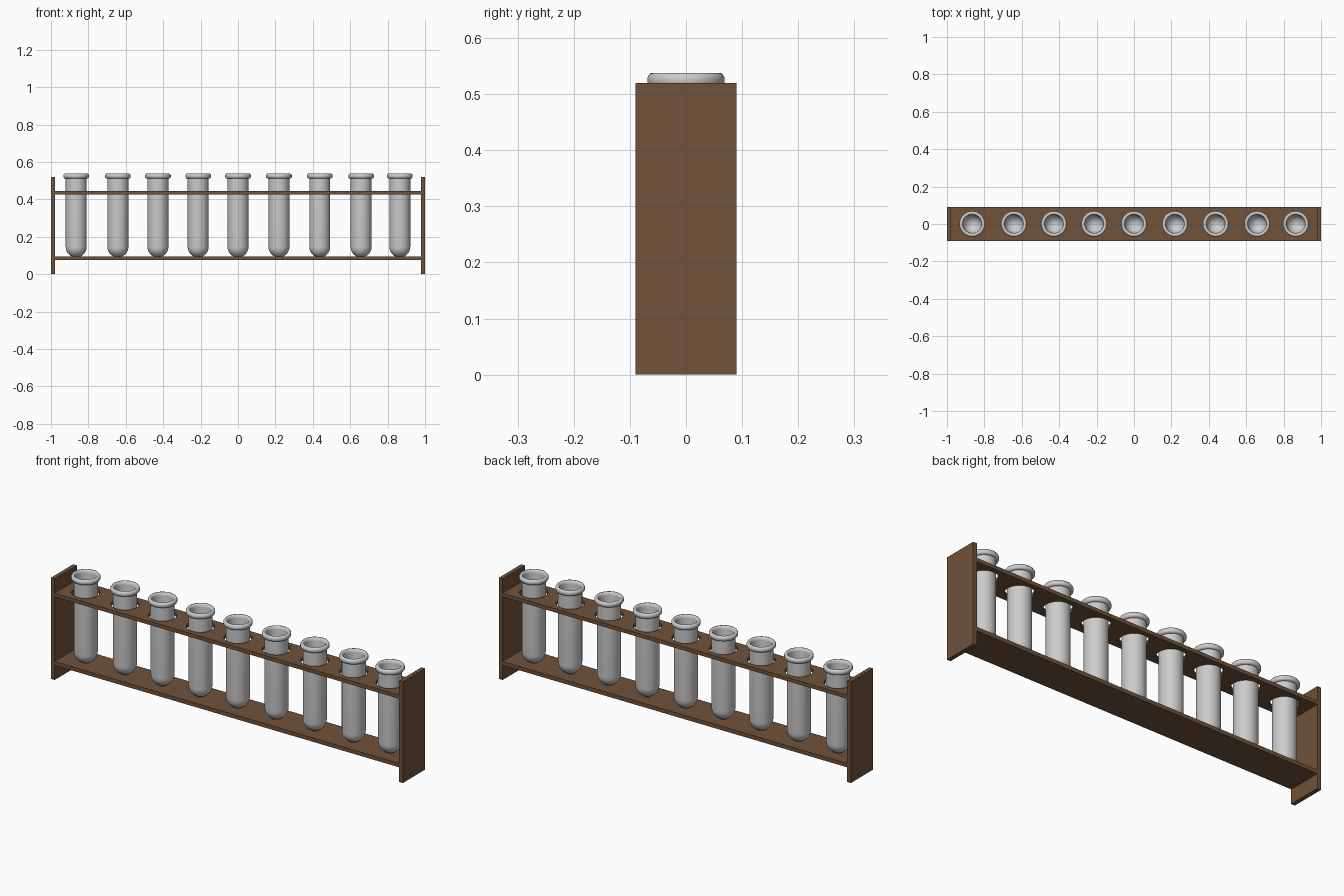
import bpy, bmesh, math
from mathutils import Matrix

if "Cube" in bpy.data.objects:
    bpy.data.objects.remove(bpy.data.objects["Cube"])

TUBE_X = [-0.865, -0.642, -0.428, -0.213, 0.0, 0.219, 0.437, 0.658, 0.865]
DEPTH = 0.18
BOARD = 0.021
TUBE_BASE = 0.09

wood = bpy.data.materials.new("dark_wood")
wood.diffuse_color = (0.16, 0.085, 0.042, 1)
wood.use_nodes = True
wood.node_tree.nodes["Principled BSDF"].inputs["Base Color"].default_value = wood.diffuse_color


def link(name, bm):
    mesh = bpy.data.meshes.new(name)
    bm.to_mesh(mesh)
    bm.free()
    obj = bpy.data.objects.new(name, mesh)
    bpy.context.collection.objects.link(obj)
    return obj


def board(name, x0, x1, z0, z1):
    bm = bmesh.new()
    mat = Matrix.Translation(((x0 + x1) / 2, 0, (z0 + z1) / 2)) @ Matrix.Diagonal((x1 - x0, DEPTH, z1 - z0, 1))
    bmesh.ops.create_cube(bm, size=1, matrix=mat)
    obj = link(name, bm)
    obj.data.materials.append(wood)
    return obj


def cut(target, cutter):
    cutter.hide_render = True
    cutter.hide_viewport = True
    cutter.data.materials.append(wood)
    mod = target.modifiers.new("holes", 'BOOLEAN')
    mod.object = cutter
    mod.operation = 'DIFFERENCE'
    mod.solver = 'EXACT'


# End panels and shelves
board("left_panel", -1, -1 + BOARD, 0, 0.52)
board("right_panel", 1 - BOARD, 1, 0, 0.52)
top_shelf = board("top_shelf", -1 + BOARD, 1 - BOARD, 0.427, 0.446)
bottom_shelf = board("bottom_shelf", -1 + BOARD, 1 - BOARD, 0.075, 0.095)

# Through holes in the top shelf
bm = bmesh.new()
for x in TUBE_X:
    bmesh.ops.create_cone(bm, cap_ends=True, segments=32, radius1=0.066, radius2=0.066,
                          depth=0.1, matrix=Matrix.Translation((x, 0, 0.437)))
cut(top_shelf, link("hole_cutter", bm))

# Shallow dimples in the bottom shelf that seat the tubes
bm = bmesh.new()
for x in TUBE_X:
    bmesh.ops.create_uvsphere(bm, u_segments=32, v_segments=24, radius=0.08,
                              matrix=Matrix.Translation((x, 0, TUBE_BASE + 0.079)))
cut(bottom_shelf, link("dimple_cutter", bm))

# Tube profile (radius, height): outer round bottom, wall, rolled lip, inner wall
R, r = 0.056, 0.049
arc = [i * math.pi / 16 for i in range(9)]
profile = [(R * math.sin(a), TUBE_BASE + R - R * math.cos(a)) for a in arc]
profile += [(R, 0.512), (0.064, 0.513), (0.0685, 0.519), (0.0685, 0.53),
            (0.064, 0.537), (0.057, 0.538), (0.051, 0.533), (r, 0.522)]
profile += [(r * math.sin(a), TUBE_BASE + R - r * math.cos(a)) for a in reversed(arc)]

bm = bmesh.new()
verts = [bm.verts.new((rad, 0, z)) for rad, z in profile]
edges = [bm.edges.new(pair) for pair in zip(verts, verts[1:])]
bmesh.ops.spin(bm, geom=verts + edges, cent=(0, 0, 0), axis=(0, 0, 1),
               angle=math.tau, steps=32, use_duplicate=False)
bmesh.ops.remove_doubles(bm, verts=bm.verts, dist=1e-5)
bmesh.ops.recalc_face_normals(bm, faces=bm.faces)
tube = link("test_tube_1", bm)

tube.select_set(True)
bpy.context.view_layer.objects.active = tube
bpy.ops.object.shade_smooth_by_angle(angle=math.radians(50))

# Row of tubes sharing one mesh
tube.location.x = TUBE_X[0]
for i, x in enumerate(TUBE_X[1:], 2):
    copy = tube.copy()
    copy.name = f"test_tube_{i}"
    copy.location.x = x
    bpy.context.collection.objects.link(copy)
